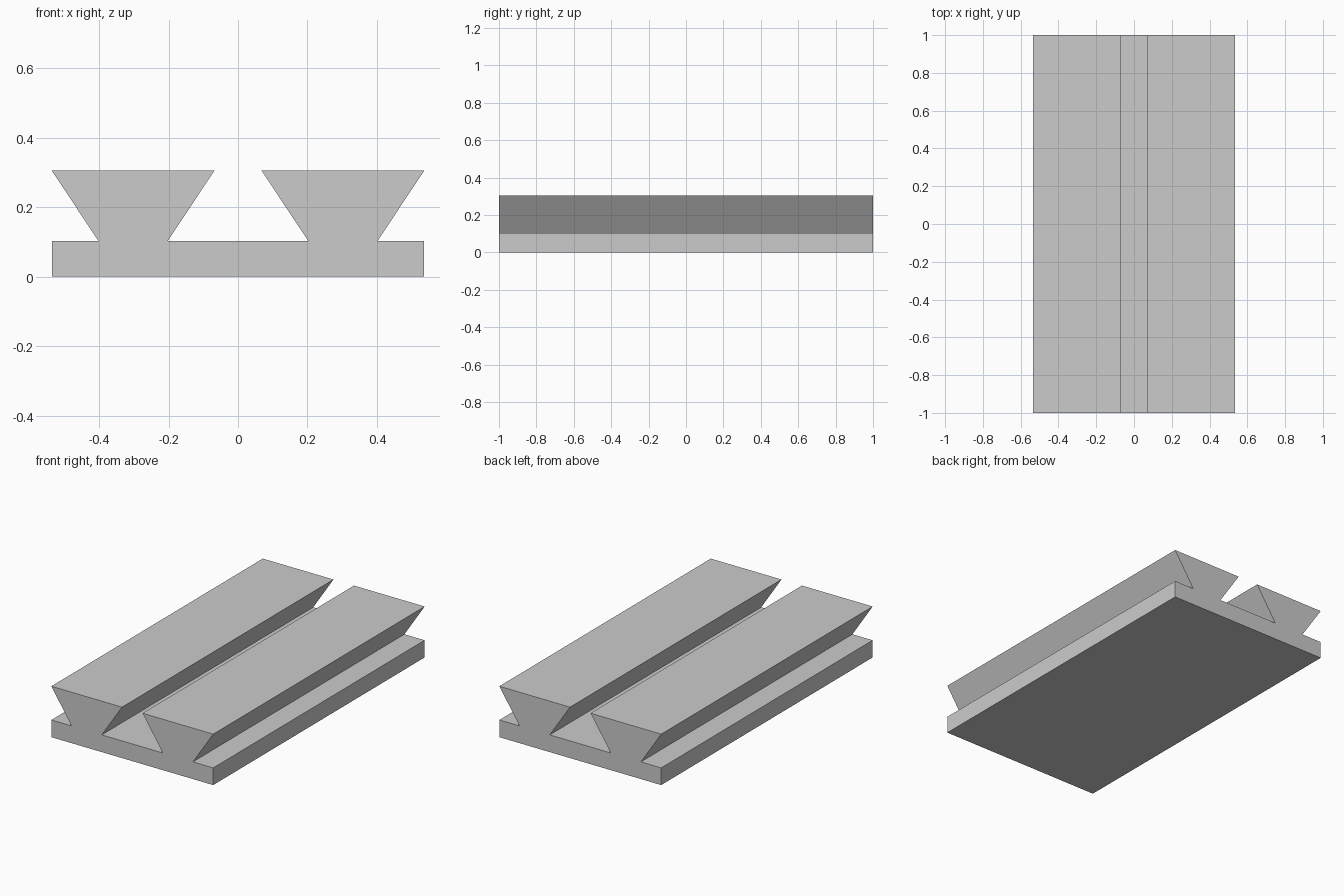
import bpy
import bmesh

old_cube = bpy.data.objects.get("Cube")
if old_cube:
    bpy.data.objects.remove(old_cube, do_unlink=True)

LENGTH = 2.0
BASE_TOP, RAIL_TOP = 0.103, 0.305

# Plain grey finish
grey = bpy.data.materials.new("plain_grey")
grey.use_nodes = True
grey.diffuse_color = (0.6, 0.6, 0.6, 1)
grey.node_tree.nodes["Principled BSDF"].inputs["Base Color"].default_value = grey.diffuse_color

# Half cross-section, from the centre groove out to the lower edge
half = [(0.202, BASE_TOP), (0.068, RAIL_TOP), (0.536, RAIL_TOP),
        (0.402, BASE_TOP), (0.536, BASE_TOP), (0.536, 0)]
outline = half + [(-x, z) for x, z in reversed(half)]

# Slide with two dovetail rails: one profile extruded along its length
bm = bmesh.new()
face = bm.faces.new([bm.verts.new((x, -LENGTH / 2, z)) for x, z in outline])
extruded = bmesh.ops.extrude_face_region(bm, geom=[face], use_keep_orig=True)
moved = [v for v in extruded["geom"] if isinstance(v, bmesh.types.BMVert)]
bmesh.ops.translate(bm, verts=moved, vec=(0, LENGTH, 0))
bmesh.ops.recalc_face_normals(bm, faces=bm.faces)

mesh = bpy.data.meshes.new("dovetail_slide")
bm.to_mesh(mesh)
bm.free()
mesh.materials.append(grey)
slide = bpy.data.objects.new("dovetail_slide", mesh)
bpy.context.collection.objects.link(slide)
